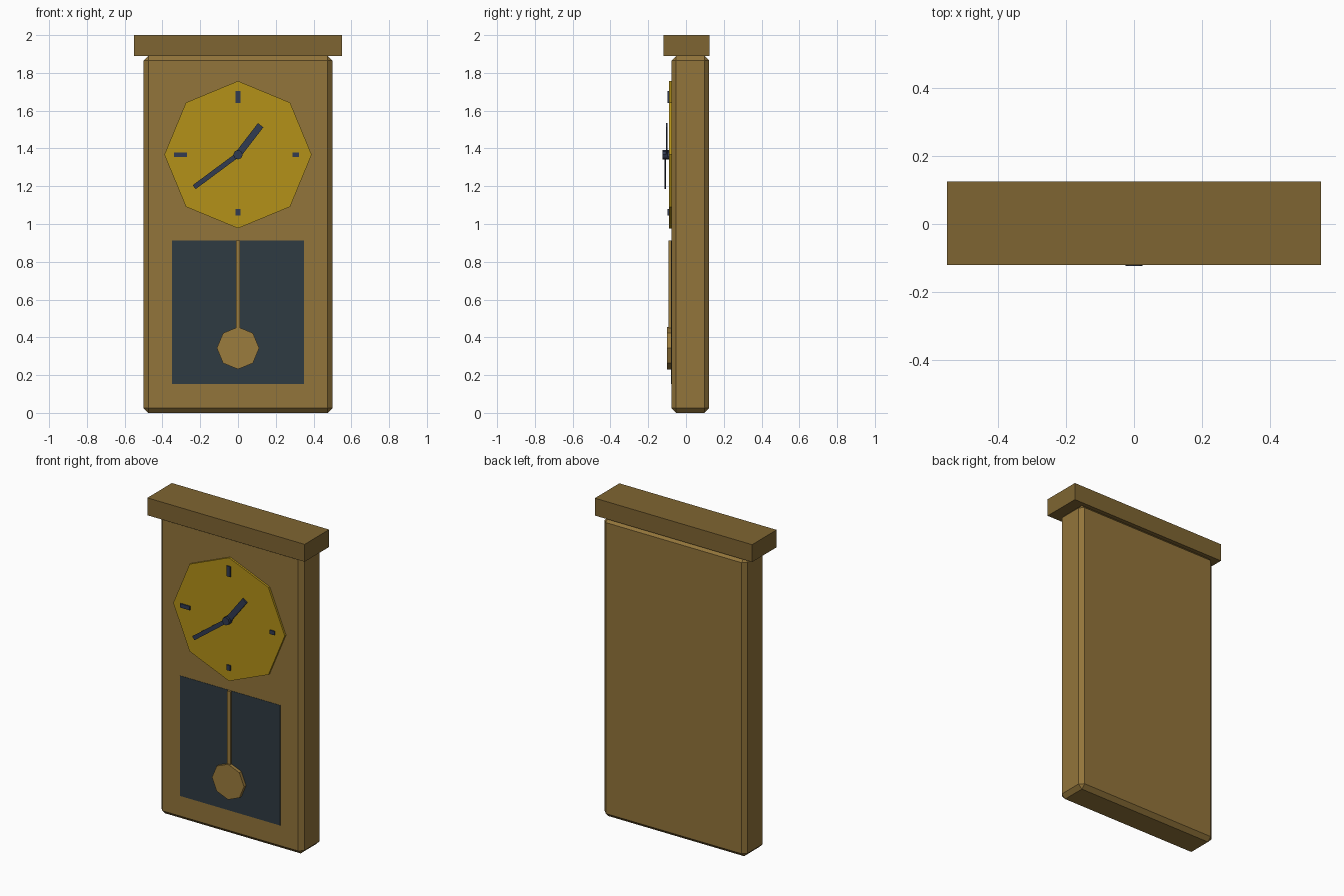
import bpy, math
from mathutils import Matrix, Vector

if "Cube" in bpy.data.objects:
    bpy.data.objects.remove(bpy.data.objects["Cube"])


def material(name, r, g, b):
    m = bpy.data.materials.new(name)
    m.diffuse_color = (*[(c / 255) ** 2.2 for c in (r, g, b)], 1)
    m.use_nodes = True
    m.node_tree.nodes["Principled BSDF"].inputs["Base Color"].default_value = m.diffuse_color
    return m


wood = material("wood", 145, 116, 61)
dark_wood = material("dark_wood", 126, 101, 53)
gold = material("gold", 178, 144, 30)
navy = material("navy", 52, 61, 82)
glass = material("dark_glass", 50, 61, 68)
brass = material("brass", 154, 123, 64)


def box(name, x, y, z, mat):
    """Box from (min, max) ranges on each axis."""
    bpy.ops.mesh.primitive_cube_add(size=1)
    o = bpy.context.object
    o.name = name
    o.data.transform(Matrix.Diagonal((x[1] - x[0], y[1] - y[0], z[1] - z[0], 1)))
    o.location = [(r[0] + r[1]) / 2 for r in (x, y, z)]
    o.data.materials.append(mat)
    return o


def disc(name, radius, y, z, mat):
    """Octagonal disc facing the front, with a corner pointing up."""
    bpy.ops.mesh.primitive_cylinder_add(vertices=8, radius=radius, depth=y[1] - y[0])
    o = bpy.context.object
    o.name = name
    o.data.transform(Matrix.Rotation(math.pi / 2, 4, 'X'))
    o.location = (0, (y[0] + y[1]) / 2, z)
    o.data.materials.append(mat)
    return o


def hand(name, tip_x, tip_z, width, y):
    """Clock hand running from the dial centre to its tip."""
    d = Vector((tip_x, 0, tip_z - DIAL_Z))
    o = box(name, (-width / 2, width / 2), y, (0, d.length), navy)
    o.rotation_euler.y = math.atan2(d.x, d.z)
    o.location = (d.x / 2, sum(y) / 2, DIAL_Z + d.z / 2)


DIAL_Z = 1.367
FRONT = -0.077

# Chamfered case and top board
case = box("case", (-0.5, 0.5), (FRONT, 0.123), (0, 1.89), wood)
bev = case.modifiers.new("chamfer", 'BEVEL')
bev.width = 0.025
bev.segments = 1
box("top_board", (-0.55, 0.55), (-0.12, 0.125), (1.89, 2.0), dark_wood)

# Dial and quarter-hour marks
disc("dial", 0.39, (-0.09, FRONT + 0.01), DIAL_Z, gold)
my = (-0.097, -0.085)
w = 0.0125
box("mark_top", (-w, w), my, (1.64, 1.705), navy)
box("mark_bottom", (-w, w), my, (1.046, 1.08), navy)
box("mark_left", (-0.338, -0.27), my, (DIAL_Z - w, DIAL_Z + w), navy)
box("mark_right", (0.288, 0.322), my, (DIAL_Z - w, DIAL_Z + w), navy)

# Hands and hub
hand("hour_hand", 0.12, 1.523, 0.036, (-0.107, -0.097))
hand("minute_hand", -0.232, 1.195, 0.026, (-0.115, -0.105))
disc("hub", 0.025, (-0.124, -0.088), DIAL_Z, navy)

# Pendulum window, rod and bob
box("window", (-0.35, 0.35), (FRONT - 0.002, FRONT + 0.01), (0.153, 0.913), glass)
box("pendulum_rod", (-0.011, 0.011), (-0.093, -0.077), (0.43, 0.913), brass)
disc("pendulum_bob", 0.112, (-0.1, -0.077), 0.343, brass)
